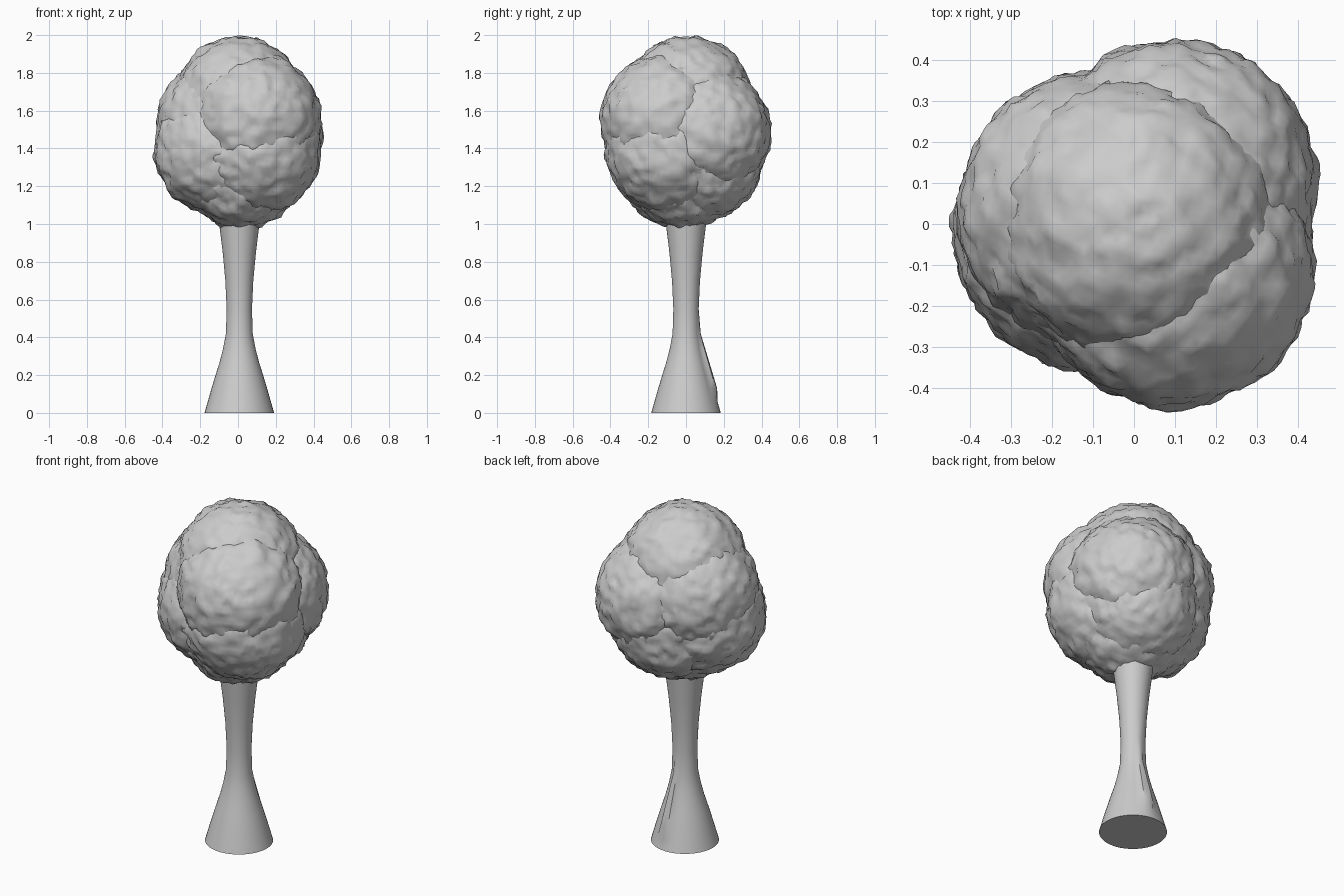
import bpy, bmesh, math
from mathutils import Vector, noise

if "Cube" in bpy.data.objects:
    bpy.data.objects.remove(bpy.data.objects["Cube"])


def finish(bm, name, angle):
    bmesh.ops.recalc_face_normals(bm, faces=bm.faces)
    mesh = bpy.data.meshes.new(name)
    bm.to_mesh(mesh)
    bm.free()
    obj = bpy.data.objects.new(name, mesh)
    bpy.context.collection.objects.link(obj)
    bpy.ops.object.select_all(action='DESELECT')
    obj.select_set(True)
    bpy.context.view_layer.objects.active = obj
    bpy.ops.object.shade_smooth_by_angle(angle=math.radians(angle))
    return obj


# Flared trunk, with one narrow root ridge bridging the flare at the back
PROFILE = [(0, .184), (.06, .167), (.13, .147), (.2, .126), (.27, .104), (.34, .086),
           (.42, .071), (.55, .067), (.7, .074), (.85, .088), (.98, .104), (1.1, .118)]
SIDES = 40


def trunk_radius(z, r, i):
    if i in (8, 9, 10) and .1 < z < .45:
        return max(r, .168 - (z - .12) * .3)
    return r


bm = bmesh.new()
rings = []
for z, r in PROFILE:
    ring = []
    for i in range(SIDES):
        a = math.tau * i / SIDES
        rr = trunk_radius(z, r, i)
        ring.append(bm.verts.new((.007 + rr * math.cos(a), rr * math.sin(a), z)))
    rings.append(ring)
for lo, hi in zip(rings, rings[1:]):
    for i in range(SIDES):
        j = (i + 1) % SIDES
        bm.faces.new((lo[i], lo[j], hi[j], hi[i]))
bm.faces.new(rings[0][::-1])
bm.faces.new(rings[-1])
finish(bm, "trunk", 40)


# Crown: overlapping bumpy leaf masses
def leaf_mass(name, center, radius, seed):
    bm = bmesh.new()
    bmesh.ops.create_icosphere(bm, subdivisions=5, radius=1)
    offset = Vector((seed * 7.3, seed * 3.1, seed * 5.7))
    for v in bm.verts:
        d = v.co.normalized()
        bump = (.012 * noise.noise(d * 3 + offset)
                + .014 * noise.noise(d * 7 + offset)
                + .009 * noise.noise(d * 15 + offset))
        v.co = Vector(center) + d * (radius + bump)
    finish(bm, name, 60)


MASSES = {
    "leaves_top": ((.005, .01, 1.65), .342),
    "leaves_front_right": ((.09, -.105, 1.555), .345),
    "leaves_back_right": ((.1, .105, 1.485), .345),
    "leaves_back_left": ((-.09, .035, 1.535), .338),
    "leaves_lower_left": ((-.105, -.02, 1.39), .338),
    "leaves_lower_right": ((.1, -.085, 1.39), .338),
    "leaves_lower_back": ((.045, .075, 1.35), .33),
    "leaves_bottom": ((.02, -.02, 1.295), .318),
}
for k, (name, (center, radius)) in enumerate(MASSES.items()):
    leaf_mass(name, center, radius, k + 1)
